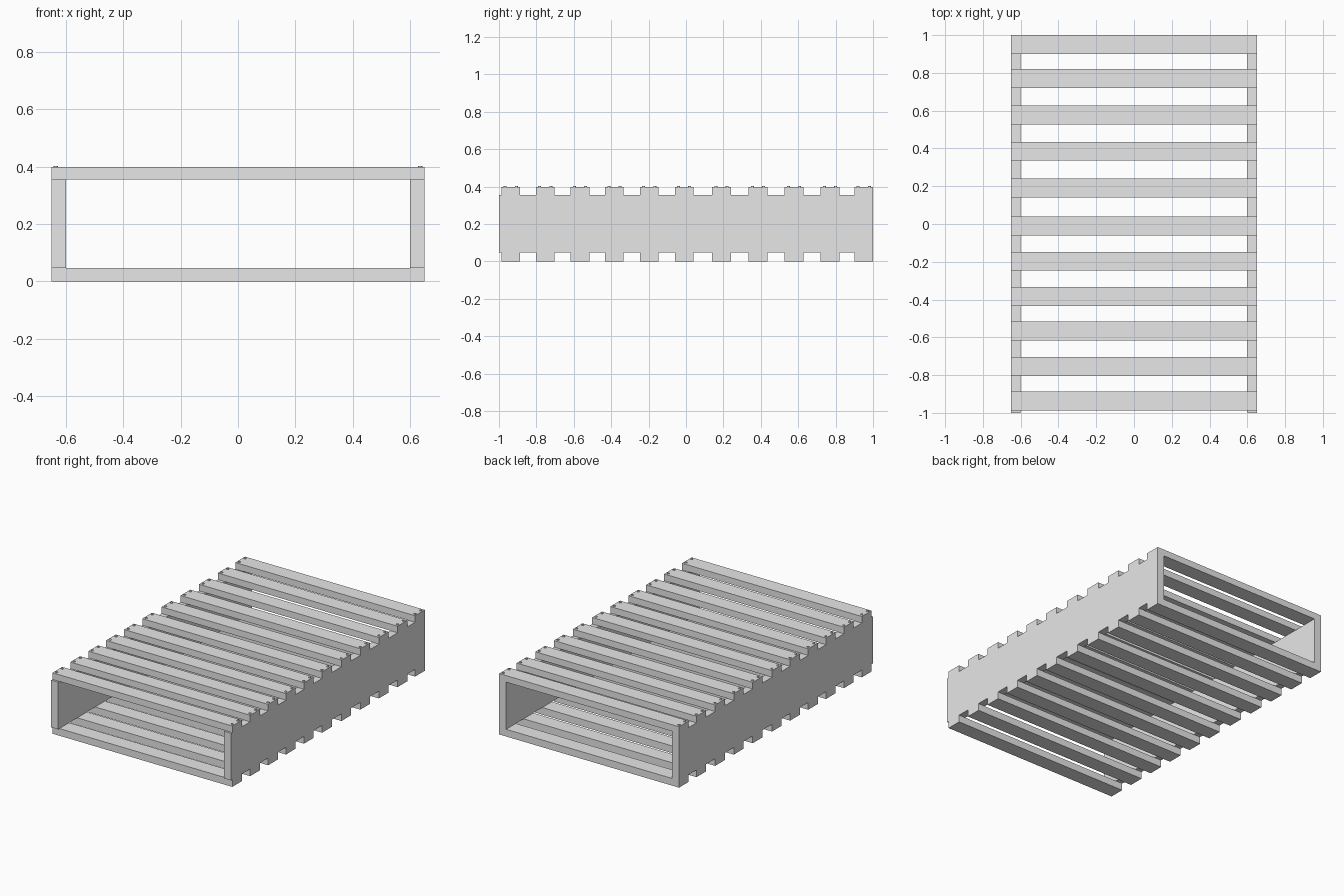
import bpy

cube = bpy.data.objects.get("Cube")
if cube:
    bpy.data.objects.remove(cube, do_unlink=True)

GREY = (0.8, 0.8, 0.8, 1)
mat = bpy.data.materials.new("plain grey")
mat.use_nodes = True
mat.diffuse_color = GREY
mat.node_tree.nodes["Principled BSDF"].inputs["Base Color"].default_value = GREY

HALF_WIDTH, PANEL = 0.65, 0.05
LOW, HIGH, TOP = 0.047, 0.355, 0.398
SLAT = 0.1


def box(name, x, y, z):
    """Box from (low, high) pairs on each axis."""
    bpy.ops.mesh.primitive_cube_add(size=1, location=[sum(p) / 2 for p in (x, y, z)])
    ob = bpy.context.object
    ob.name = name
    ob.scale = [p[1] - p[0] for p in (x, y, z)]
    bpy.ops.object.transform_apply(location=False, rotation=False, scale=True)
    ob.data.materials.append(mat)


def nail(name, x, y):
    """Small round head just proud of the slat."""
    bpy.ops.mesh.primitive_cylinder_add(vertices=12, radius=0.008, depth=0.012,
                                        location=(x, y, TOP - 0.002))
    ob = bpy.context.object
    ob.name = name
    ob.data.materials.append(mat)
    bpy.ops.object.shade_smooth_by_angle()


# Side panels
for side, s in (("left", 1), ("right", -1)):
    box(f"{side}_panel", sorted((s * HALF_WIDTH, s * (HALF_WIDTH - PANEL))),
        (-1, 1), (LOW, HIGH))

# Top and bottom slats, slightly uneven in spacing, with nail heads on top
centres = [-0.937, -0.753, -0.567, -0.383, -0.197, -0.01,
           0.19, 0.385, 0.577, 0.77, 0.95]
for i, c in enumerate(centres, 1):
    span = (c - SLAT / 2, c + SLAT / 2)
    box(f"bottom_slat_{i}", (-HALF_WIDTH, HALF_WIDTH), span, (0, LOW))
    box(f"top_slat_{i}", (-HALF_WIDTH, HALF_WIDTH), span, (HIGH, TOP))
    for side, s in (("left", 1), ("right", -1)):
        for end, d in (("front", -1), ("back", 1)):
            nail(f"{side}_{end}_nail_{i}", s * 0.635, c + d * 0.03)
